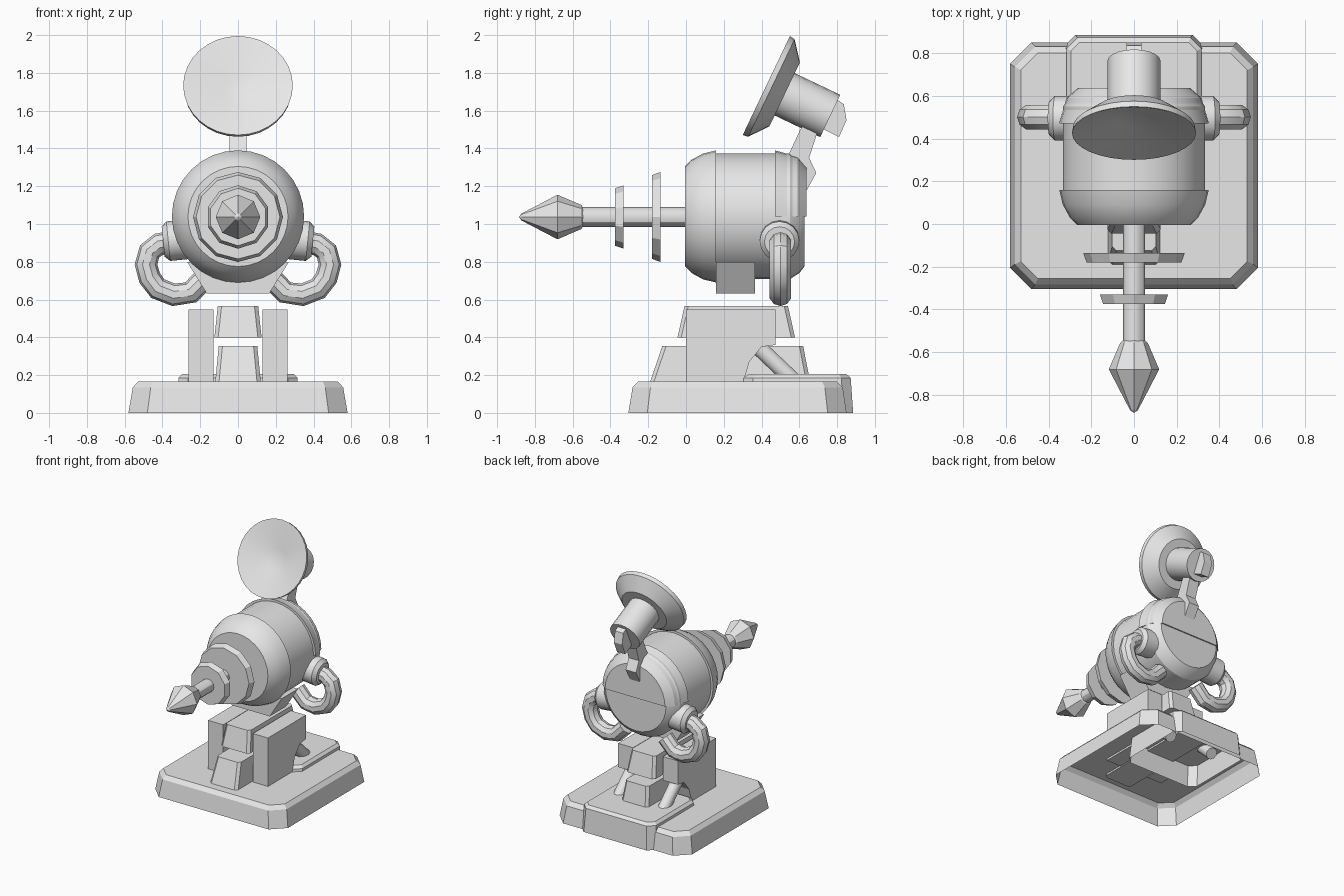
import bpy, bmesh, math
from mathutils import Vector

if "Cube" in bpy.data.objects:
    bpy.data.objects.remove(bpy.data.objects["Cube"])

grey = bpy.data.materials.new("plain grey")
grey.diffuse_color = (0.8, 0.8, 0.8, 1)
grey.use_nodes = True
grey.node_tree.nodes["Principled BSDF"].inputs["Base Color"].default_value = grey.diffuse_color
AXIS_Z = 1.04                      # height of the barrel axis


def finish(name, bm, smooth=None):
    bmesh.ops.remove_doubles(bm, verts=bm.verts, dist=1e-5)
    bmesh.ops.recalc_face_normals(bm, faces=bm.faces)
    me = bpy.data.meshes.new(name)
    bm.to_mesh(me)
    bm.free()
    me.materials.append(grey)
    ob = bpy.data.objects.new(name, me)
    bpy.context.collection.objects.link(ob)
    if smooth:
        bpy.ops.object.select_all(action='DESELECT')
        bpy.context.view_layer.objects.active = ob
        ob.select_set(True)
        bpy.ops.object.shade_smooth_by_angle(angle=math.radians(smooth))
    return ob


def loft(name, rings, cap_start=True, cap_end=True, smooth=None):
    """Skin a list of equal-length point loops."""
    bm = bmesh.new()
    vs = [[bm.verts.new(p) for p in r] for r in rings]
    n = len(rings[0])
    for a, b in zip(vs, vs[1:]):
        for i in range(n):
            j = (i + 1) % n
            bm.faces.new((a[i], a[j], b[j], b[i]))
    if cap_start:
        bm.faces.new(vs[0][::-1])
    if cap_end:
        bm.faces.new(vs[-1])
    return finish(name, bm, smooth)


def lathe(name, profile, origin, axis, seg=32, half=False, smooth=30, turn=0.0):
    """Spin (distance along axis, radius) pairs; half keeps the upper side."""
    d = Vector(axis).normalized()
    u = Vector((1, 0, 0)) if abs(d.x) < 0.9 else Vector((0, 1, 0))
    w = u.cross(d).normalized()
    u = d.cross(w).normalized()
    if w.z < 0:
        w = -w
    o = Vector(origin)
    steps = seg // 2 if half else seg
    bm = bmesh.new()
    grid = []
    for k in range(steps + 1 if half else steps):
        a = math.tau * k / seg + turn
        ray = u * math.cos(a) + w * math.sin(a)
        grid.append([o + d * t + ray * r for t, r in profile])
    for k in range(steps):
        a, b = grid[k], grid[(k + 1) % len(grid)]
        for i in range(len(profile) - 1):
            pts = [a[i], a[i + 1], b[i + 1], b[i]]
            if profile[i][1] < 1e-6:
                pts.pop(3)
            elif profile[i + 1][1] < 1e-6:
                pts.pop(2)
            bm.faces.new([bm.verts.new(p) for p in pts])
    if half:
        for side in (grid[0], grid[-1]):
            bm.faces.new([bm.verts.new(p) for p in side])
    return finish(name, bm, smooth)


def slab(x, y0, y1, z, cut):
    """Rectangle with cut corners."""
    c = cut
    return [(-x + c, y0, z), (x - c, y0, z), (x, y0 + c, z), (x, y1 - c, z),
            (x - c, y1, z), (-x + c, y1, z), (-x, y1 - c, z), (-x, y0 + c, z)]


def plate(name, outline, x0, x1):
    """Side outline of (y, z) points given a width in x."""
    return loft(name, [[(x, y, z) for y, z in outline] for x in (x0, x1)])


# Base shells, open underneath
loft("base", [slab(0.58, -0.305, 0.85, 0, 0.10),
              slab(0.557, -0.283, 0.83, 0.135, 0.095),
              slab(0.53, -0.255, 0.80, 0.165, 0.08)], cap_start=False)
loft("rear_base", [slab(0.325, 0.285, 0.885, 0, 0.05),
                   slab(0.315, 0.305, 0.872, 0.185, 0.05),
                   slab(0.295, 0.33, 0.85, 0.205, 0.04)], cap_start=False)

# Centre blocks, separated by a gap
loft("lower_block", [slab(0.122, -0.195, 0.66, 0.15, 0.02),
                     slab(0.102, -0.125, 0.62, 0.355, 0.02)])
loft("upper_block", [slab(0.125, -0.045, 0.577, 0.40, 0.02),
                     slab(0.107, -0.008, 0.54, 0.565, 0.02)])

# Side posts and slanted struts
post = [(0, 0.15), (0, 0.548), (0.475, 0.548), (0.475, 0.36),
        (0.40, 0.35), (0.335, 0.27), (0.30, 0.15)]
for s, side in ((1, "right"), (-1, "left")):
    plate(side + "_post", post, s * 0.13, s * 0.262)
    lathe(side + "_strut", [(0, 0), (0, 0.045), (0.41, 0.045), (0.41, 0)],
          (s * 0.195, 0.36, 0.37), (0, 1, -0.95), seg=10, smooth=40)

# Neck under the body
loft("neck", [[(-0.165, y, 0.632), (0.165, y, 0.632),
               (0.27, y, 0.80), (-0.27, y, 0.80)] for y in (0.16, 0.365)])

# Body, front collar and raised upper rear cap
axis_o, back = (0, 0, AXIS_Z), (0, 1, 0)
lathe("body", [(0.1, 0), (0.1, 0.332), (0.55, 0.332), (0.60, 0.30),
               (0.627, 0.265), (0.627, 0)], axis_o, back)
lathe("front_collar", [(-0.005, 0), (-0.005, 0.265), (0.03, 0.30), (0.09, 0.333),
                       (0.16, 0.35), (0.16, 0)], axis_o, back)
lathe("rear_cap", [(0.47, 0), (0.47, 0.35), (0.59, 0.316), (0.637, 0.262),
                   (0.637, 0)], axis_o, back, half=True)

# Barrel rod, discs and tip
rod_o = (0, 0, 1.037)
lathe("barrel_rod", [(-0.57, 0), (-0.57, 0.052), (0.02, 0.052), (0.02, 0)],
      rod_o, back, seg=12)
for name, y, r, n in (("large_disc", -0.18, 0.238, 12), ("small_disc", -0.375, 0.168, 10)):
    lathe(name, [(y, 0), (y, r - 0.016), (y + 0.045, r), (y + 0.045, 0)],
          rod_o, back, seg=n, smooth=25, turn=math.pi / 2)
lathe("barrel_tip", [(-0.884, 0), (-0.872, 0.018), (-0.68, 0.118), (-0.555, 0.064),
                     (-0.54, 0.045), (-0.54, 0)], rod_o, back, seg=8, smooth=25)

# Side sockets and curved hoses
hose = [(0.34, 0.905), (0.42, 0.892), (0.468, 0.855), (0.487, 0.785), (0.468, 0.715),
        (0.425, 0.658), (0.34, 0.625), (0.25, 0.638), (0.17, 0.72)]
for s, side in ((1, "right"), (-1, "left")):
    lathe(side + "_socket", [(0, 0), (0, 0.105), (0.16, 0.105), (0.187, 0.08), (0.187, 0)],
          (s * 0.21, 0.495, 0.925), (s, 0, -0.1), seg=16)
    rings = []
    for i, (x, z) in enumerate(hose):
        p, q = hose[max(i - 1, 0)], hose[min(i + 1, len(hose) - 1)]
        t = Vector((q[0] - p[0], 0, q[1] - p[1])).normalized()
        nrm = Vector((-t.z, 0, t.x))
        ring = []
        for k in range(10):
            a = math.tau * k / 10
            v = Vector((x, 0.5, z)) + 0.06 * (nrm * math.cos(a) + Vector((0, 1, 0)) * math.sin(a))
            ring.append((s * v.x, v.y, v.z))
        rings.append(ring)
    loft(side + "_hose", rings, smooth=30)

# Tilted dish with its rear drum
dish_o, dish_axis = (0, 0.425, 1.733), (0, 0.903, -0.43)
lathe("dish", [(0.07, 0), (0.07, 0.08), (0, 0.283), (0, 0.29), (0.03, 0.286),
               (0.108, 0.187), (0.108, 0)], dish_o, dish_axis)
lathe("dish_drum", [(0.09, 0), (0.09, 0.124), (0.375, 0.124), (0.375, 0)],
      dish_o, dish_axis, seg=20)

# Dish arm and rear nub
plate("dish_arm", [(0.54, 1.36), (0.605, 1.50), (0.645, 1.56), (0.70, 1.50), (0.652, 1.35),
                   (0.69, 1.27), (0.637, 1.175), (0.58, 1.20)], -0.045, 0.045)
plate("rear_nub", [(0.78, 1.67), (0.835, 1.635), (0.85, 1.55), (0.81, 1.46), (0.73, 1.50)],
      -0.036, 0.036)
